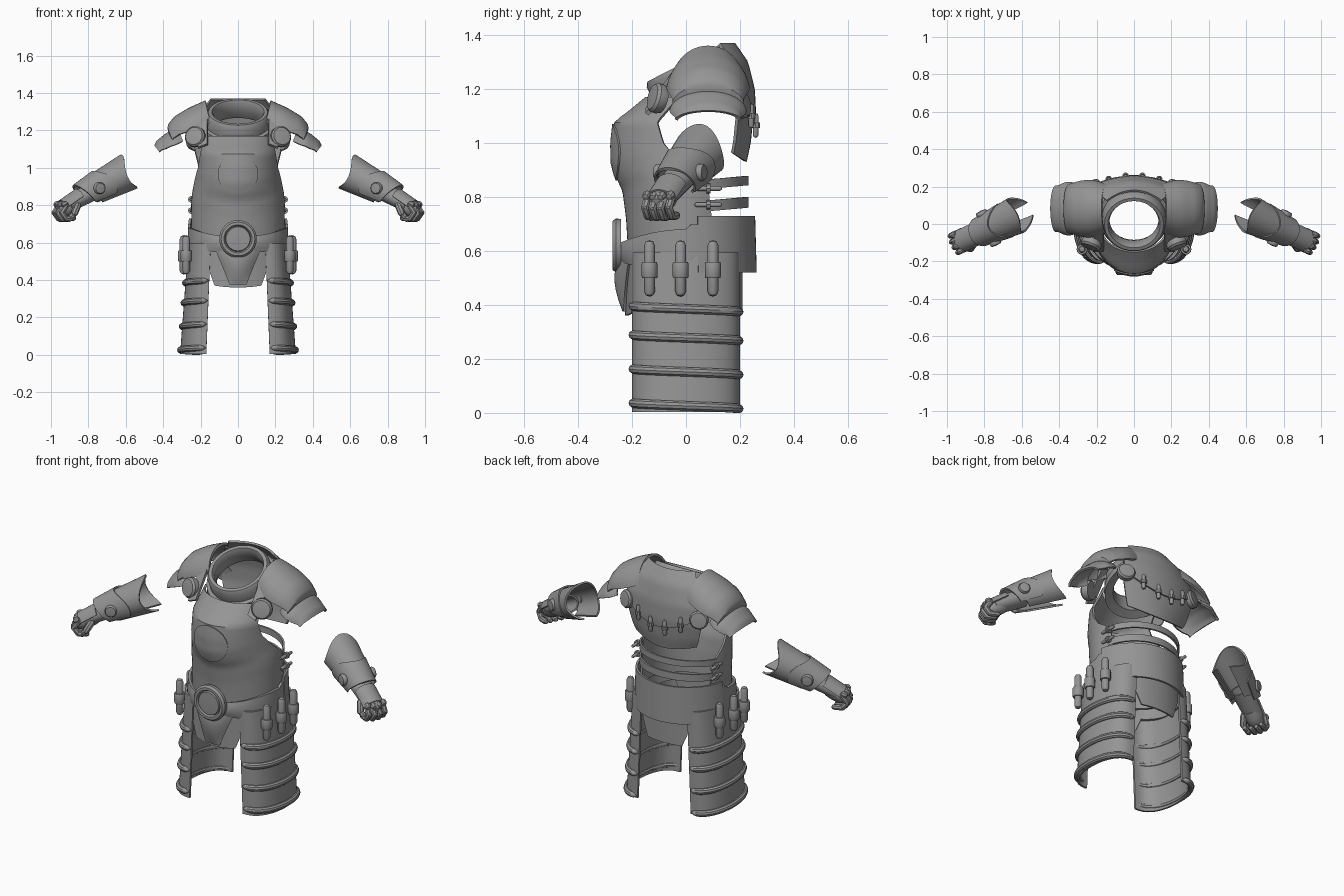
import bpy, bmesh, math
from mathutils import Vector as V, Matrix
from math import sin, cos, pi, radians as rad

if "Cube" in bpy.data.objects:
    bpy.data.objects.remove(bpy.data.objects["Cube"])

metal = bpy.data.materials.new("grey metal")
metal.diffuse_color = (0.3, 0.3, 0.3, 1)
metal.use_nodes = True
metal.node_tree.nodes["Principled BSDF"].inputs["Base Color"].default_value = metal.diffuse_color


def lerp(t, table):
    """Read a table of (t, values...) rows at t."""
    t = min(max(t, table[0][0]), table[-1][0])
    for a, b in zip(table, table[1:]):
        if t <= b[0]:
            k = (t - a[0]) / (b[0] - a[0])
            return [p + (q - p) * k for p, q in zip(a[1:], b[1:])]


def part(name, surfs, thick=0.0, mirror=False):
    """Make one object from surfaces (f(u, v), nu, nv), optionally thickened and mirrored in x."""
    bm = bmesh.new()
    for f, nu, nv in surfs:
        g = [[bm.verts.new(f(i / nu, j / nv)) for j in range(nv + 1)] for i in range(nu + 1)]
        for i in range(nu):
            for j in range(nv):
                bm.faces.new((g[i][j], g[i + 1][j], g[i + 1][j + 1], g[i][j + 1]))
    bmesh.ops.remove_doubles(bm, verts=bm.verts[:], dist=1e-5)
    bmesh.ops.recalc_face_normals(bm, faces=bm.faces[:])
    if thick:
        bmesh.ops.solidify(bm, geom=bm.faces[:], thickness=thick)
        bmesh.ops.recalc_face_normals(bm, faces=bm.faces[:])
    me = bpy.data.meshes.new(name)
    bm.to_mesh(me)
    bm.free()
    me.materials.append(metal)
    ob = bpy.data.objects.new(name, me)
    bpy.context.collection.objects.link(ob)
    if mirror:
        m = ob.modifiers.new("mirror", 'MIRROR')
        m.use_mirror_merge = False
    return ob


def lathe(p, q, prof, n=16, sx=1.0):
    """Revolve (radius, distance) points round the axis from p towards q."""
    p, q = V(p), V(q)
    rot = (q - p).to_track_quat('Z', 'Y').to_matrix()

    def f(u, v):
        r, h = prof[round(v * (len(prof) - 1))]
        a = 2 * pi * u
        return p + rot @ V((r * cos(a) * sx, r * sin(a), h))
    return f, n, len(prof) - 1


def capsule(p, q, r, n=10):
    L = (V(q) - V(p)).length
    return lathe(p, q, [(0, -r), (.7 * r, -.7 * r), (r, 0), (r, L), (.7 * r, L + .7 * r), (0, L + r)], n)


def disc(p, d, r, h):
    """Domed round stud facing d."""
    return lathe(p, V(p) + V(d), [(0, -h), (r * .9, -h), (r, -h * .3), (r, h * .5), (r * .85, h), (0, h * 1.25)], 20)


def wrap(rx, ry, a, z, cy=0):
    return V((rx * sin(a), cy - ry * cos(a), z))


# Breastplate with open armholes
CHEST = [(.60, .25, .215, 116), (.72, .25, .222, 116), (.82, .25, .235, 112), (.87, .245, .258, 104),
         (.92, .235, .272, 86), (1.0, .225, .274, 72), (1.08, .22, .265, 66),
         (1.12, .205, .21, 70), (1.17, .19, .15, 78)]


def chest(a, z, off=0):
    rx, _, _ = lerp(z, CHEST)
    _, ry, _ = lerp(z - .07 * sin(a) ** 2, CHEST) if z < 1.0 else lerp(z, CHEST)
    return wrap(rx + off, ry + off, a, z)


def breast(u, v):
    z = .60 + .57 * v
    return chest(rad(lerp(z, CHEST)[2]) * (2 * u - 1), z)


def sternum(u, v):
    x, z = .105 * v * cos(2 * pi * u), .965 + .105 * v * sin(2 * pi * u)
    return chest(math.asin(x / lerp(z, CHEST)[0]), z, .007)


part("breastplate", [(breast, 40, 30)], .012)
part("sternum_plate", [(sternum, 28, 5)], .008)

# Back plate with overlapping yoke
BACK = [(.93, .18, .225), (1.0, .21, .24), (1.1, .235, .25), (1.2, .235, .245), (1.3, .20, .22), (1.38, .14, .165)]


def back(u, z, off=0):
    s = 2 * u - 1
    w, y = lerp(z, BACK)
    return V((w * s, y + off - .055 * s * s, z))


part("back_plate", [(lambda u, v: back(u, .93 + .03 * (2 * u - 1) ** 2 + .36 * v), 20, 14)], .012)
part("back_yoke", [(lambda u, v: back(u, (1.06 + .09 * (2 * u - 1) ** 2) * (1 - v) + 1.37 * v, .01), 20, 14)], .012)
clips = []
for x in (-.135, -.045, .045, .135):
    z = 1.06 + 2.2 * x * x
    y = .268 - x * x
    clips += [capsule((x, y - .008, z - .035), (x, y - .008, z + .035), .011),
              lathe((x, y - .008, z - .01), (x, y - .008, z), [(0, 0), (.017, 0), (.017, .02), (0, .02)], 10)]
part("back_clips", clips)

# Waist bands behind, with side buckles
bands = []
for z, h in ((.84, .035), (.757, .04)):
    bands.append((lambda u, v, z=z, h=h: wrap(.25, .232, rad(105 + 150 * u), z - .012 + .015 * sin(pi * u) + h * v), 28, 2))
part("waist_bands", bands, .01)
part("side_buckles", [capsule((.25, y, z - .014), (.25, y + .05, z - .014), .009) for z in (.785, .845) for y in (.04, .075)]
     + [lathe((.25, .075, z - .014), (.25, .1, z - .014), [(0, 0), (.018, 0), (.018, .016), (0, .016)], 8) for z in (.785, .845)], 0, True)

# Belt in front and back halves, with round buckle
def front_belt(u, v):
    a = rad(112) * (2 * u - 1)
    s = sin(a) ** 2
    lo, hi = .555 - .02 * s, .63 + .05 * s + (.02 if abs(a) > 1.6 else 0)
    return wrap(.268, .245 + .012 * sin(pi * v), a, lo + (hi - lo) * v)


part("front_belt", [(front_belt, 40, 6)], .014)
part("back_belt", [(lambda u, v: wrap(.275 - .008 * v, .262 - .006 * v, rad(100 + 160 * u), .52 + .21 * v), 32, 4)], .012)
part("belt_buckle", [lathe((0, -.24, .62), (0, -.3, .62),
     [(0, 0), (.098, 0), (.1, .02), (.09, .032), (.075, .032), (.068, .02), (.064, .03), (0, .033)], 32)])

# Hanging front and rear flaps
def flap(u, v, ry, sgn, w0, w1, z0, z1, bulge=0):
    s = 2 * u - 1
    x = s * (w0 + (w1 - w0) * v)
    y = -ry * math.sqrt(1 - (x / .29) ** 2) - bulge * (1 - s * s) * sin(pi * (.2 + .8 * v))
    return V((x, sgn * y, z0 + (z1 - z0) * v))


part("front_flap", [(lambda u, v: flap(u, v, .225, 1, .21, .125, .60, .36 + .01 * (2 * u - 1) ** 2), 20, 6)], .01)
part("centre_guard", [(lambda u, v: flap(u, v, .235, 1, .125, .045, .57, .385 - .01 * v, .03), 14, 10)], .012)
part("rear_flap", [(lambda u, v: flap(u, v, .21, -1, .2, .11, .60, .375), 20, 6)], .01)

# Curved thigh plates with raised bands
def thigh(t, z, off=0):
    a = t * pi / 2
    inner = .17 - .04 * z
    return V((inner + (.14 - .035 * z + off) * max(cos(a), 0) ** .75, (.2 + off) * sin(a), z))


def band(z):
    def f(u, v):
        t = 2 * u - 1
        p = thigh(t, z - .012 * t)
        r = .018 * math.sqrt(max(0, 1 - abs(t) ** 14))
        n = V((cos(t * pi / 2) + .05, sin(t * pi / 2), 0)).normalized()
        return p + n * r * cos(2 * pi * v) + V((0, 0, r * sin(2 * pi * v)))
    return f, 36, 10


part("thigh_plates", [(lambda u, v: thigh(2 * u - 1, .004 + .59 * v), 28, 6)], .012, True)
part("thigh_bands", [band(z) for z in (.026, .152, .278, .385)], 0, True)

# Capsules strapped at the hips
hips = []
for y in (-.135, -.02, .10):
    x = .292 - .8 * y * y
    hips += [capsule((x, y, .45), (x, y, .62), .02, 12),
             lathe((x, y, .50), (x, y, .6), [(0, 0), (.027, 0), (.03, .008), (.03, .05), (.027, .058), (0, .058)], 12)]
part("hip_capsules", hips, 0, True)

# Tilted collar
t = rad(27)
c = V((0, .015, 1.265))
axis = V((0, -sin(t), cos(t)))
part("collar", [lathe(c, c + axis, [(.2, -.085), (.19, -.04), (.172, -.035), (.17, .02), (.158, .038), (.14, .038),
                                    (.132, .02), (.132, -.03), (.15, -.075), (.2, -.085)], 36)])

# Layered shoulder plates
def shoulder(ridge, hw, drop):
    def f(u, v):
        x, z = lerp(u, ridge)
        a = rad(82) * (2 * v - 1)
        k = 1 - cos(a)
        return V((x - .03 * k, .082 + hw * (.86 + .14 * sin(pi * min(u * 1.2, 1))) * sin(a), z - drop * (1 - .55 * u ** 3) * k))
    return f, 14, 20


part("upper_shoulder", [shoulder([(0, .175, 1.36), (.4, .265, 1.32), (.7, .34, 1.275), (.9, .38, 1.225), (1, .372, 1.19)], .155, .135)], .014, True)
part("lower_shoulder", [shoulder([(0, .32, 1.215), (.5, .385, 1.185), (.85, .435, 1.145), (1, .448, 1.12)], .145, .085)], .012, True)
part("shoulder_discs", [disc((.228, -.105, 1.165), (.35, -.9, .25), .056, .022),
                        disc((.228, .205, 1.14), (.4, .9, .15), .05, .02)], 0, True)
part("shoulder_straps", [(lambda u, v: V((.165 + .05 * v, -.15 + .12 * u, 1.13 + .16 * u - .02 * v)), 4, 2)], .015, True)

# Forearm frame: s across the knuckles, n over the back of the hand, d along the arm
E = V((.60, .06, .97))
d = V((.81, -.375, -.44)).normalized()
s = d.cross(V((0, 0, 1))).normalized()
n = s.cross(d)


def arm(a, b, h):
    return E + s * a + n * b + d * h


def tube(h0, h1, r0, r1, span, flat=1.0):
    """Sleeve whose end lines h0 and h1 depend on the angle."""
    def f(u, v):
        a = rad(span) * (2 * u - 1)
        r = r0 + (r1 - r0) * v
        return arm(r * sin(a), r * flat * cos(a), h0(a) * (1 - v) + h1(a) * v)
    return f, 32, 6


part("forearm_guard", [tube(lambda a: .01 - .03 * cos(2 * a), lambda a: .25 + .05 * cos(a), .102, .078, 158)], .01, True)
part("wrist_cuff", [tube(lambda a: .14 + .03 * cos(2 * a), lambda a: .27 + .03 * cos(a), .098, .08, 125)], .008, True)
part("wrist", [tube(lambda a: .2, lambda a: .385, .062, .052, 180, .8)], .008, True)
part("forearm_discs", [disc(arm(k * .085, .015, .21), s * k, .032, .014) for k in (-1, 1)], 0, True)

# Fist: palm, hand plate, curled fingers and thumb
fist = [lathe(arm(0, -.008, .33), arm(0, -.008, .4), [(0, 0), (.042, 0), (.048, .04), (.045, .09), (.03, .115), (0, .12)], 16)]
for i in range(4):
    a = (i - 1.5) * .032
    k = .008 * abs(i - 1.5)
    path = [arm(a, .012, .42 - k), arm(a, -.012, .462 - k), arm(a, -.05, .455 - k), arm(a, -.068, .415 - k)]
    fist += [capsule(p, q, .0155, 8) for p, q in zip(path, path[1:])]
    fist.append(capsule(arm(a, .022, .425 - k), arm(a, .022, .432 - k), .017, 8))
fist += [capsule(arm(.045, -.02, .35), arm(.06, -.045, .39), .019, 8),
         capsule(arm(.06, -.045, .39), arm(.045, -.062, .425), .016, 8)]
part("fist", fist, 0, True)
part("hand_plate", [(lambda u, v: arm(.064 * sin(rad(75) * (2 * u - 1)), .055 * cos(rad(75) * (2 * u - 1)) - .012 * v, .30 + .11 * v), 12, 4)], .01, True)

# Smooth shading with crisp edges
for ob in bpy.context.scene.objects:
    ob.select_set(True)
    bpy.context.view_layer.objects.active = ob
bpy.ops.object.shade_smooth_by_angle(angle=rad(35))
